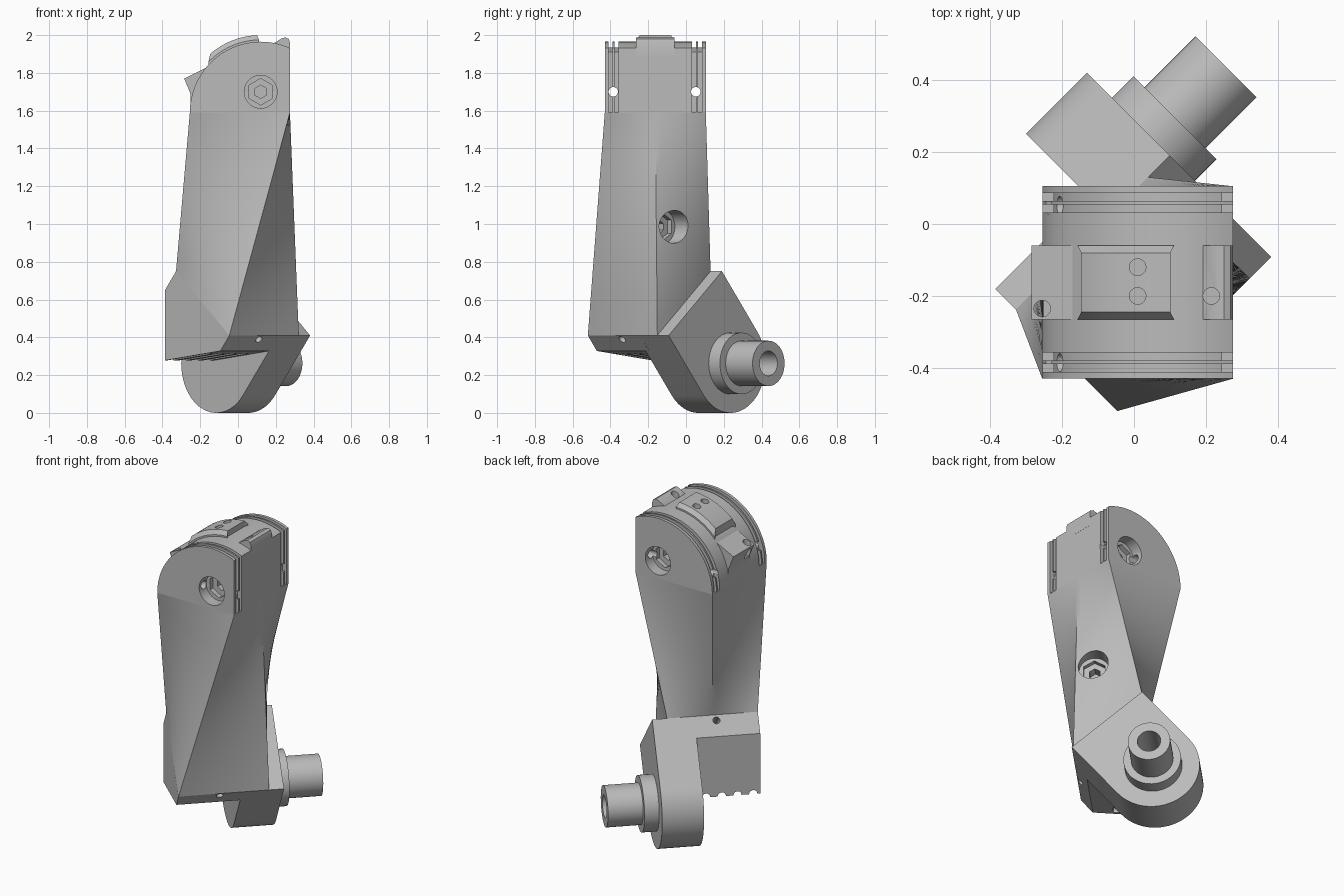
import bpy, bmesh
from math import sin, cos, acos, pi, sqrt
from mathutils import Vector

if "Cube" in bpy.data.objects:
    bpy.data.objects.remove(bpy.data.objects["Cube"])

grey = bpy.data.materials.new("plain_grey")
grey.use_nodes = True
grey.diffuse_color = (0.5, 0.5, 0.5, 1)
grey.node_tree.nodes["Principled BSDF"].inputs["Base Color"].default_value = (0.5, 0.5, 0.5, 1)


def skin(name, rings):
    """Closed solid through a list of equal-length rings of points."""
    bm = bmesh.new()
    loops = [[bm.verts.new(p) for p in ring] for ring in rings]
    n = len(loops[0])
    for a, b in zip(loops, loops[1:]):
        for i in range(n):
            j = (i + 1) % n
            bm.faces.new((a[i], a[j], b[j], b[i]))
    bm.faces.new(loops[0])
    bm.faces.new(loops[-1])
    bmesh.ops.recalc_face_normals(bm, faces=bm.faces)
    mesh = bpy.data.meshes.new(name)
    bm.to_mesh(mesh)
    bm.free()
    mesh.materials.append(grey)
    ob = bpy.data.objects.new(name, mesh)
    bpy.context.collection.objects.link(ob)
    return ob


def uv(u, v, z):
    """Lower joint frame, turned 45 degrees: u runs along the pin."""
    return Vector(((u - v) / sqrt(2), (u + v) / sqrt(2), z))


def rod(name, start, end, steps, sides=32):
    """Turned solid from start to end; steps are (fraction, radius)."""
    d = end - start
    q = d.to_track_quat('Z', 'Y')
    return skin(name, [[start + d * f + q @ Vector((r * sin(2 * pi * k / sides),
                                                    r * cos(2 * pi * k / sides), 0))
                        for k in range(sides)] for f, r in steps])


def drill(targets, start, end, radius, sides=32):
    cutter = rod("cutter", Vector(start), Vector(end), [(0, radius), (1, radius)], sides)
    cutter.hide_render = True
    for ob in targets:
        mod = ob.modifiers.new("cut", 'BOOLEAN')
        mod.operation, mod.solver, mod.object = 'DIFFERENCE', 'EXACT', cutter
        bpy.context.view_layer.update()
        deps = bpy.context.evaluated_depsgraph_get()
        mesh = bpy.data.meshes.new_from_object(ob.evaluated_get(deps))
        ob.modifiers.clear()
        ob.data = mesh
    bpy.data.objects.remove(cutter)


def bolt_pocket(target, mouth, axis, depth):
    """Round counterbore, hexagonal seat and small hexagonal socket."""
    mouth, axis = Vector(mouth), Vector(axis)
    outside = mouth - axis * 0.15
    drill([target], outside, mouth + axis * depth, 0.087)
    drill([target], outside, mouth + axis * (depth + 0.03), 0.07, 6)
    drill([target], outside, mouth + axis * (depth + 0.09), 0.035, 6)


CX, CZ, R = 0.12, 1.59, 0.375          # centre and radius of the rounded head
XR, Y0, Y1 = 0.275, -0.43, 0.105       # head right side, front and back


# Rounded head with two cord grooves near each end
def head_ring(y, inset):
    r, xr = R - inset, XR - inset
    a0 = acos((xr - CX) / r)
    pts = [(xr, y, CZ)]
    for k in range(33):
        a = a0 + (pi - a0) * k / 32
        pts.append((CX + r * cos(a), y, CZ + r * sin(a)))
    return pts


steps = [(0, 0)]
for mid in (0.03, 0.062):
    lo, hi = mid - 0.011, mid + 0.011
    steps += [(lo, 0), (lo, 0.03), (hi, 0.03), (hi, 0)]
sections = [(Y0 + d, i) for d, i in steps] + [(Y1 - d, i) for d, i in reversed(steps)]
head = skin("rounded_head", [head_ring(y, i) for y, i in sections])


# Raised curved plate with chamfered edges
def plate_ring(y, top, trim):
    xs = [-0.157 + trim + (0.268 - 2 * trim) * k / 20 for k in range(21)]
    outer = [(x, y, CZ + sqrt(top ** 2 - (x - CX) ** 2)) for x in xs]
    inner = [(x, y, CZ + sqrt(0.35 ** 2 - (x - CX) ** 2)) for x in reversed(xs)]
    return outer + inner


plate = skin("top_plate", [plate_ring(-0.265, 0.385, 0), plate_ring(-0.245, 0.41, 0.01),
                           plate_ring(-0.08, 0.41, 0.01), plate_ring(-0.06, 0.385, 0)])


# Stops on both sides of the head
def tab(name, outline):
    return skin(name, [[(x, y, z) for x, z in outline] for y in (-0.265, -0.06)])


right_tab = tab("left_stop", [(0.15, 1.9), (0.19, 1.957), (0.23, 1.982), (0.25, 1.988),
                              (0.268, 1.98), (0.2755, 1.96), (0.2755, 1.88)])
left_tab = tab("right_stop", [(-0.285, 1.77), (-0.165, 1.83), (-0.1, 1.75),
                              (-0.2, 1.62), (-0.25, 1.64), (-0.252, 1.69)])

# Twisted arm: ruled between the square head and the sloping base
top = [(XR, Y0), (XR, (Y0 + Y1) / 2), (XR, Y1), (-0.255, Y1), (-0.255, Y0)]
top = [Vector((x, y, CZ)) for x, y in top]
front, side = uv(-0.4, -0.335, 0.41), uv(0.12, -0.335, 0.41)
back, left = uv(0.12, 0.064, 0.75), uv(-0.4, 0.064, 0.75)
low = [front, side, back, (back + left) / 2, left]


def divide(corners, n=10):
    return [a.lerp(b, k / n) for a, b in zip(corners, corners[1:] + corners[:1])
            for k in range(n)]


arm = skin("twisted_arm", [[a.lerp(b, t / 24) for a, b in zip(divide(low), divide(top))]
                           for t in range(25)])

# Knuckle: plate rounded about the pin, with straight tangent sides
PV, PZ, PR = 0.128, 0.262, 0.262
outline = [(-0.335, 0.41)]
a0, a1 = -140.3 * pi / 180, 39.7 * pi / 180
for k in range(37):
    a = a0 + (a1 - a0) * k / 36
    outline.append((PV + PR * cos(a), PZ + PR * sin(a)))
outline.append((0.064, 0.75))
knuckle = skin("knuckle", [[uv(u, v, z) for v, z in outline] for u in (-0.035, 0.205)])

# Base block beside the knuckle
block = [(-0.335, 0.41), (0.064, 0.75), (0.145, 0.652), (0.145, 0.278), (-0.268, 0.328)]
base = skin("base_block", [[uv(u, v, z) for v, z in block] for u in (-0.4, -0.01)])

# Shouldered hollow pin
pin = rod("hollow_pin", uv(0.19, PV, PZ), uv(0.49, PV, PZ),
          [(0, 0.163), (0.33, 0.163), (0.33, 0.12), (1, 0.12), (1, 0.066), (0.2, 0.066)], 48)

# Bolt pockets and cord holes
bolt_pocket(head, (CX, Y0, 1.7), (0, 1, 0), 0.07)
bolt_pocket(head, (CX, Y1, 1.7), (0, -1, 0), 0.07)
bolt_pocket(arm, uv(0.14, -0.22, 0.985), uv(-1, 0, 0), 0.09)
for y in (-0.385, 0.052):
    drill([head], (-0.5, y, 1.7), (0.5, y, 1.7), 0.025)
for y in (-0.12, -0.2):
    drill([plate, head], (0.01, y, 2.1), (0.01, y, 1.88), 0.023)
drill([right_tab, head], (0.215, -0.2, 2.1), (0.215, -0.2, 1.85), 0.023)
drill([left_tab, head], (-0.255, -0.235, 1.95), (-0.255, -0.235, 1.69), 0.023)
drill([base], uv(-0.16, -0.42, 0.303), uv(-0.16, 0.17, 0.796), 0.02)

# Cord notches under the base block
for k in range(4):
    u = -0.36 + 0.09 * k
    drill([base], uv(u, -0.15, 0.314), uv(u, 0.2, 0.271), 0.024)

# Smooth the curved walls and keep the edges crisp
for ob in (head, plate, right_tab, left_tab, arm, knuckle, base, pin):
    bpy.ops.object.select_all(action='DESELECT')
    ob.select_set(True)
    bpy.context.view_layer.objects.active = ob
    bpy.ops.object.shade_smooth_by_angle(angle=0.5)
